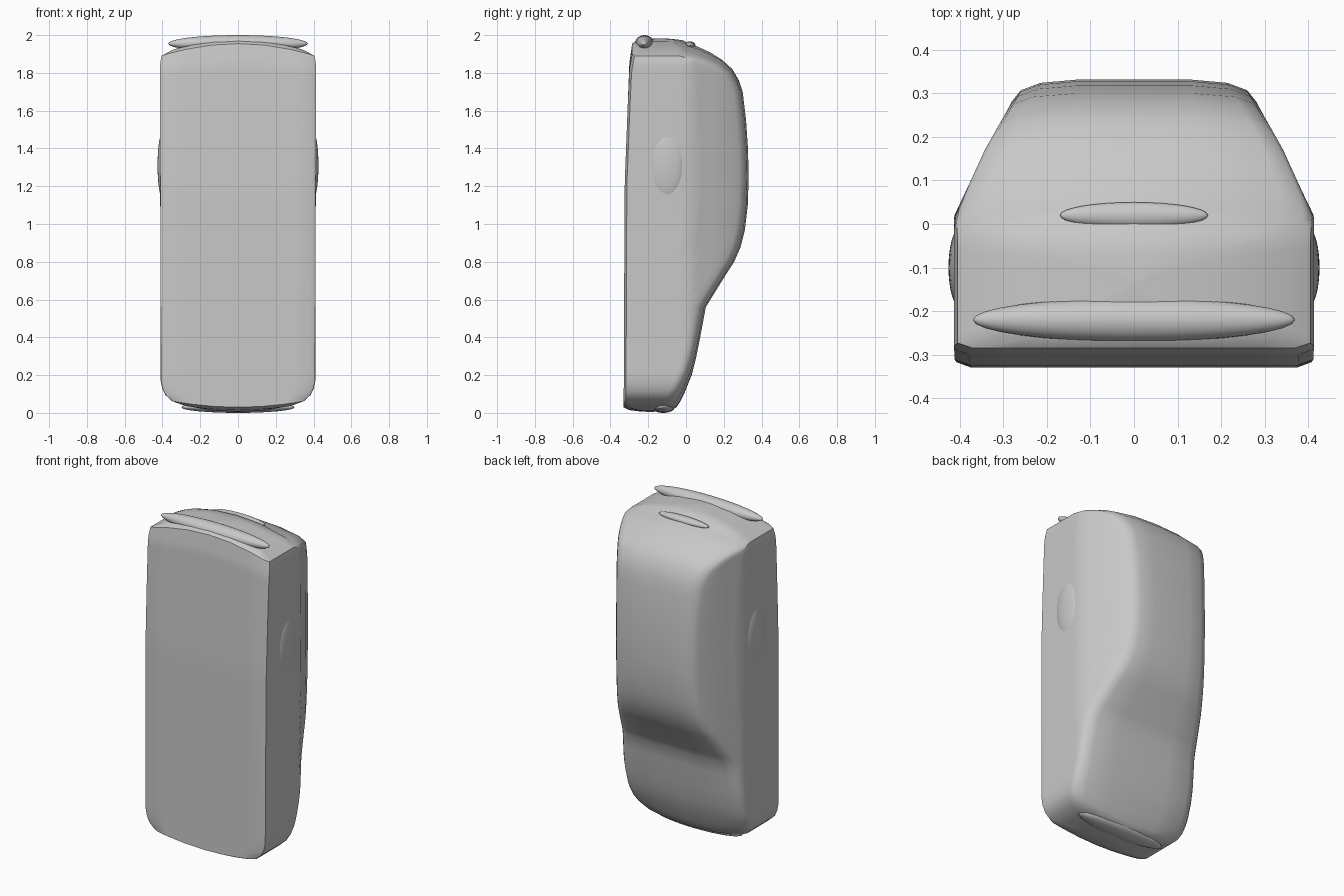
import bpy, bmesh, math

cube = bpy.data.objects.get("Cube")
if cube:
    bpy.data.objects.remove(cube, do_unlink=True)

grey = bpy.data.materials.new("plain grey")
grey.use_nodes = True
grey.diffuse_color = (0.58, 0.58, 0.58, 1)
grey.node_tree.nodes["Principled BSDF"].inputs["Base Color"].default_value = grey.diffuse_color


def lerp(keys, t):
    """Piecewise linear lookup in a list of (position, value)."""
    for (a, va), (b, vb) in zip(keys, keys[1:]):
        if t <= b:
            return va + (vb - va) * max(0, (t - a) / (b - a))
    return keys[-1][1]


def finish(obj, name):
    obj.name = name
    obj.data.materials.clear()
    obj.data.materials.append(grey)
    bpy.ops.object.select_all(action='DESELECT')
    obj.select_set(True)
    bpy.context.view_layer.objects.active = obj
    bpy.ops.object.shade_smooth_by_angle(angle=math.radians(40))


def ellipsoid(name, location, scale):
    bpy.ops.mesh.primitive_uv_sphere_add(segments=32, ring_count=16, location=location)
    bpy.context.object.scale = scale
    finish(bpy.context.object, name)


# Bonnet, windscreen, roof and tail line along the length
ROOF = [(0.03, -0.05), (0.06, -0.03), (0.1, -0.01), (0.2, 0.03), (0.3, 0.055), (0.4, 0.075),
        (0.56, 0.105), (0.65, 0.16), (0.73, 0.21), (0.8, 0.255), (0.88, 0.29), (0.97, 0.312),
        (1.1, 0.327), (1.25, 0.332), (1.4, 0.328), (1.55, 0.318), (1.7, 0.3), (1.76, 0.28),
        (1.82, 0.245), (1.87, 0.19), (1.91, 0.125), (1.94, 0.06), (1.955, 0.01)]
FLOOR = [(0, -0.33), (1.2, -0.325), (1.85, -0.3), (1.955, -0.285)]
WIDTH = [(0.03, 0.35), (0.06, 0.385), (0.1, 0.402), (0.15, 0.41), (1.9, 0.413), (1.955, 0.405)]
# Side envelope: straight doors, then sloping windows
SIDE = [(-0.33, 0.985), (-0.31, 1), (0.02, 1), (0.07, 0.94), (0.17, 0.83), (0.28, 0.68)]
BOW = [(0, 0.05), (0.3, 0), (1.6, 0), (1.9, -0.055), (2, -0.075)]


def half_section(s):
    """Half outline from the floor centre around to the roof centre."""
    top, low, w = lerp(ROOF, s), lerp(FLOOR, s), lerp(WIDTH, s)
    shoulder = top - 0.05
    pts = [(0, low), (w * 0.35, low), (w * 0.7, low), (w - 0.035, low)]
    for i in range(13):
        y = low + 0.012 + (shoulder - low - 0.012) * i / 12
        pts.append((w * lerp(SIDE, y), y))
    edge = pts[-1][0]
    pts += [(edge - 0.02, top - 0.025), (edge - 0.065, top - 0.008),
            (edge * 0.45, top), (0, top)]
    return pts


def add_ring(bm, s, z, shrink=1):
    half = half_section(s)
    ring = half + [(-x, y) for x, y in half[-2:0:-1]]
    mid = (lerp(ROOF, s) + lerp(FLOOR, s)) / 2
    verts = []
    for x, y in ring:
        x, y = x * shrink, mid + (y - mid) * shrink
        verts.append(bm.verts.new((x, y, z + lerp(BOW, z) * (x / 0.41) ** 2)))
    return verts


# Body shell lofted from the nose to the tail
bm = bmesh.new()
first, last = ROOF[0][0], ROOF[-1][0]
rings = [add_ring(bm, first, z, k) for k, z in ((0.02, 0.005), (0.4, 0.008), (0.8, 0.015))]
for (a, _), (b, _) in zip(ROOF, ROOF[1:]):
    rings += [add_ring(bm, a, a), add_ring(bm, (a + b) / 2, (a + b) / 2)]
rings.append(add_ring(bm, last, last))
rings += [add_ring(bm, last, z, k) for k, z in ((0.85, 1.972), (0.45, 1.98), (0.02, 1.983))]
for lower, upper in zip(rings, rings[1:]):
    n = len(lower)
    for i in range(n):
        j = (i + 1) % n
        bm.faces.new((lower[i], lower[j], upper[j], upper[i]))
bm.faces.new(rings[0][::-1])
bm.faces.new(rings[-1])
bmesh.ops.recalc_face_normals(bm, faces=bm.faces)
mesh = bpy.data.meshes.new("body_shell")
bm.to_mesh(mesh)
bm.free()
body = bpy.data.objects.new("body_shell", mesh)
bpy.context.collection.objects.link(body)
finish(body, "body_shell")

# Swellings on the flanks and ridges across the tail
for side, x in (("left", 0.4), ("right", -0.4)):
    ellipsoid(side + "_side_bulge", (x, -0.1, 1.31), (0.026, 0.09, 0.17))
ellipsoid("rear_bumper_ridge", (0, -0.22, 1.955), (0.37, 0.05, 0.045))
ellipsoid("boot_lid_ridge", (0, 0.02, 1.945), (0.17, 0.03, 0.022))
# Low lip under the nose
ellipsoid("front_lip", (0, -0.12, 0.03), (0.3, 0.06, 0.03))
